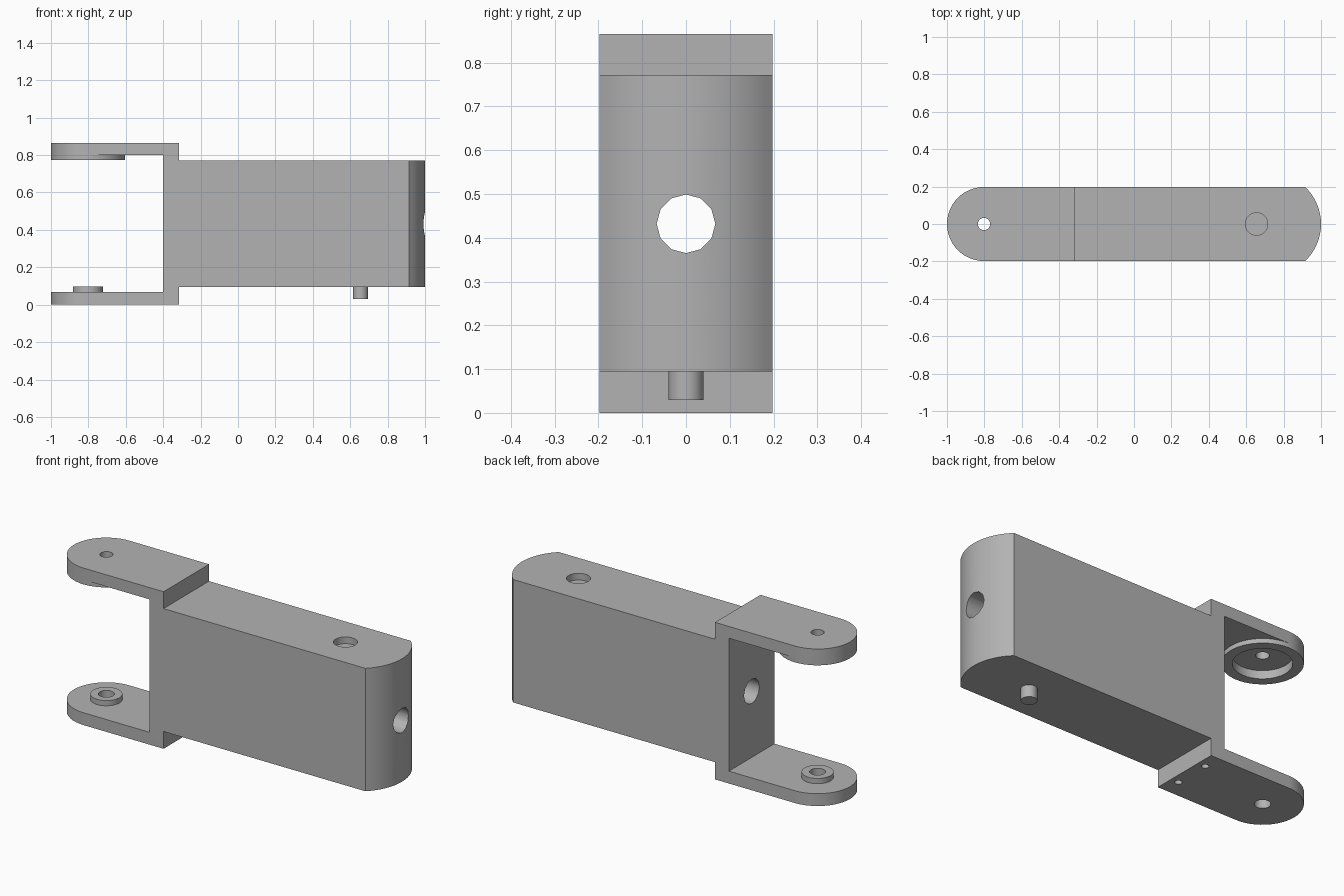
import bpy, bmesh
from math import sin, cos, pi, radians, asin
from mathutils import Matrix, Vector

cube = bpy.data.objects.get("Cube")
if cube:
    bpy.data.objects.remove(cube, do_unlink=True)

grey = bpy.data.materials.new("plain grey")
grey.use_nodes = True
colour = (0.45, 0.45, 0.45, 1)
grey.diffuse_color = colour
grey.node_tree.nodes["Principled BSDF"].inputs["Base Color"].default_value = colour

HALF = 0.198            # half the width of the bracket
PIVOT = HALF - 1        # x of the hinge axis
PEG_X = 0.655           # x of the locating peg and its socket
TOP, BODY_TOP, BODY_BASE = 0.865, 0.772, 0.095


def to_object(name, bm):
    bmesh.ops.recalc_face_normals(bm, faces=bm.faces)
    mesh = bpy.data.meshes.new(name)
    bm.to_mesh(mesh)
    bm.free()
    obj = bpy.data.objects.new(name, mesh)
    bpy.context.collection.objects.link(obj)
    mesh.materials.append(grey)
    return obj


def prism(name, points, offset):
    bm = bmesh.new()
    face = bm.faces.new([bm.verts.new(p) for p in points])
    new = bmesh.ops.extrude_face_region(bm, geom=[face])["geom"]
    verts = [v for v in new if isinstance(v, bmesh.types.BMVert)]
    bmesh.ops.translate(bm, verts=verts, vec=offset)
    return to_object(name, bm)


def cylinder(name, x, y, low, high, radius, sides=32):
    ring = [(x + radius * cos(2 * pi * i / sides),
             y + radius * sin(2 * pi * i / sides), low) for i in range(sides)]
    return prism(name, ring, (0, 0, high - low))


def boolean(obj, cutter, operation="DIFFERENCE"):
    mod = obj.modifiers.new("cut", "BOOLEAN")
    mod.operation, mod.solver, mod.object = operation, "EXACT", cutter
    bpy.ops.object.select_all(action="DESELECT")
    bpy.context.view_layer.objects.active = obj
    obj.select_set(True)
    bpy.ops.object.modifier_apply(modifier=mod.name)
    bpy.data.objects.remove(cutter, do_unlink=True)


def smooth(obj):
    bpy.ops.object.select_all(action="DESELECT")
    bpy.context.view_layer.objects.active = obj
    obj.select_set(True)
    bpy.ops.object.shade_smooth_by_angle(angle=radians(35))


# Forked body: stepped side profile trimmed by the rounded plan
side = [(-1.1, 0), (-0.315, 0), (-0.315, BODY_BASE), (1.1, BODY_BASE),
        (1.1, BODY_TOP), (-0.315, BODY_TOP), (-0.315, TOP), (-1.1, TOP),
        (-1.1, 0.8), (-0.4, 0.8), (-0.4, 0.068), (-1.1, 0.068)]
body = prism("forked_body", [(x, -0.3, z) for x, z in side], (0, 0.6, 0))

nose = 0.273
sweep = asin(HALF / nose)
plan = [(1 - nose + nose * cos(a), nose * sin(a), -0.1)
        for a in (sweep * (i / 8 - 1) for i in range(17))]
plan += [(PIVOT + HALF * cos(a), HALF * sin(a), -0.1)
         for a in (pi / 2 + pi * i / 24 for i in range(25))]
boolean(body, prism("plan_cutter", plan, (0, 0, 1.1)), "INTERSECT")

# Lengthwise bore
bore = cylinder("bore_cutter", 0, 0, -1.2, 1.2, 0.067, 12)
bore.data.transform(Matrix.Translation((0, 0, 0.432)) @ Matrix.Rotation(pi / 2, 4, "Y"))
boolean(body, bore)

# Hinge holes, hinge recess, peg socket and the two small base holes
holes = [(PIVOT, 0, 0.75, 0.95, 0.033), (PIVOT, 0, -0.1, 0.2, 0.04),
         (PIVOT, 0, 0.74, 0.82, 0.145), (PEG_X, 0, 0.735, 0.9, 0.06),
         (-0.36, 0.1, -0.1, 0.12, 0.018), (-0.36, -0.1, -0.1, 0.12, 0.018)]
for hole in holes:
    boolean(body, cylinder("hole_cutter", *hole))
smooth(body)

# Raised rings facing each other on the two arms
for name, low, high, outer, inner in (("upper_socket_ring", 0.775, 0.8, HALF, 0.145),
                                      ("lower_pivot_collar", 0.068, 0.097, 0.08, 0.04)):
    ring = cylinder(name, PIVOT, 0, low, high, outer, 48)
    boolean(ring, cylinder("ring_cutter", PIVOT, 0, low - 0.1, high + 0.1, inner))
    smooth(ring)

# Locating peg under the body
smooth(cylinder("locating_peg", PEG_X, 0, 0.03, BODY_BASE + 0.01, 0.04))
